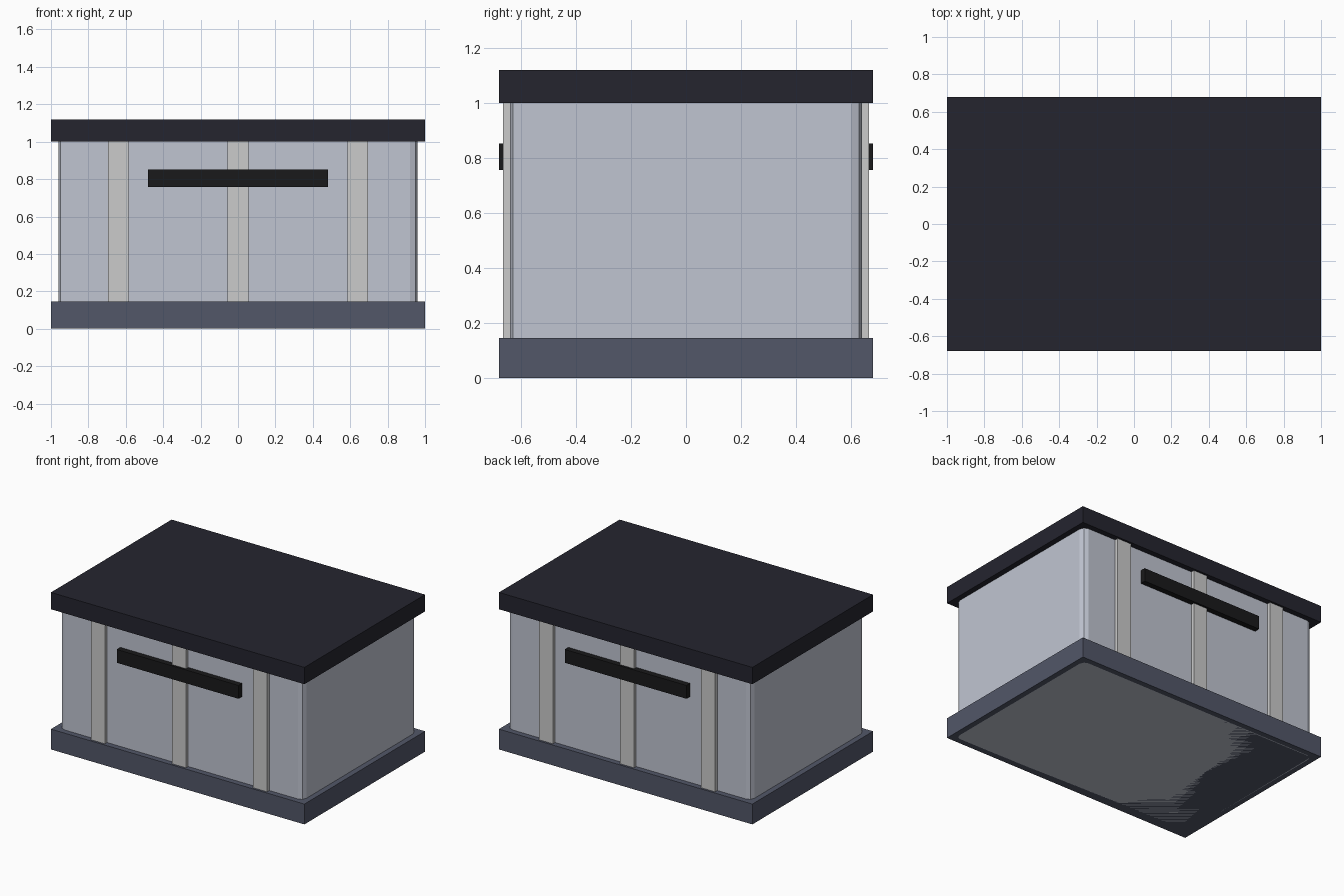
import bpy
import bmesh

if "Cube" in bpy.data.objects:
    bpy.data.objects.remove(bpy.data.objects["Cube"])


def material(name, rgb):
    m = bpy.data.materials.new(name)
    m.diffuse_color = (*rgb, 1)
    m.use_nodes = True
    m.node_tree.nodes["Principled BSDF"].inputs["Base Color"].default_value = m.diffuse_color
    return m


def box(name, x, y, z, mat=None, corner=0):
    """Box from (min, max) ranges, optionally with rounded vertical edges."""
    bm = bmesh.new()
    bmesh.ops.create_cube(bm, size=1)
    for v in bm.verts:
        for i, (lo, hi) in enumerate((x, y, z)):
            v.co[i] = lo if v.co[i] < 0 else hi
    if corner:
        upright = [e for e in bm.edges
                   if abs(e.verts[0].co.z - e.verts[1].co.z) > 0.01]
        bmesh.ops.bevel(bm, geom=upright, offset=corner, segments=2,
                        profile=0.5, affect='EDGES')
    mesh = bpy.data.meshes.new(name)
    bm.to_mesh(mesh)
    bm.free()
    if mat:
        mesh.materials.append(mat)
    obj = bpy.data.objects.new(name, mesh)
    bpy.context.collection.objects.link(obj)
    return obj


pale = material("pale_panel", (0.53, 0.56, 0.64))
slate = material("slate_base", (0.085, 0.095, 0.14))
dark = material("dark_lid", (0.018, 0.018, 0.028))
black = material("black_handle", (0.01, 0.01, 0.011))

# Main body, base plinth and lid
box("body", (-0.96, 0.96), (-0.64, 0.64), (0, 1.0), pale, corner=0.04)
box("base", (-1, 1), (-0.68, 0.68), (0, 0.145), slate)
box("lid", (-1, 1), (-0.68, 0.68), (1.0, 1.12), dark)

# Ribs and handle bar on the front and back
for side, s in (("front", -1), ("back", 1)):
    for i, x in enumerate((-0.64, 0, 0.64)):
        box(f"{side}_rib_{i + 1}", (x - 0.055, x + 0.055),
            sorted((s * 0.62, s * 0.665)), (0.1, 1.0))
    box(f"{side}_handle", (-0.48, 0.48),
        sorted((s * 0.63, s * 0.68)), (0.757, 0.852), black)
